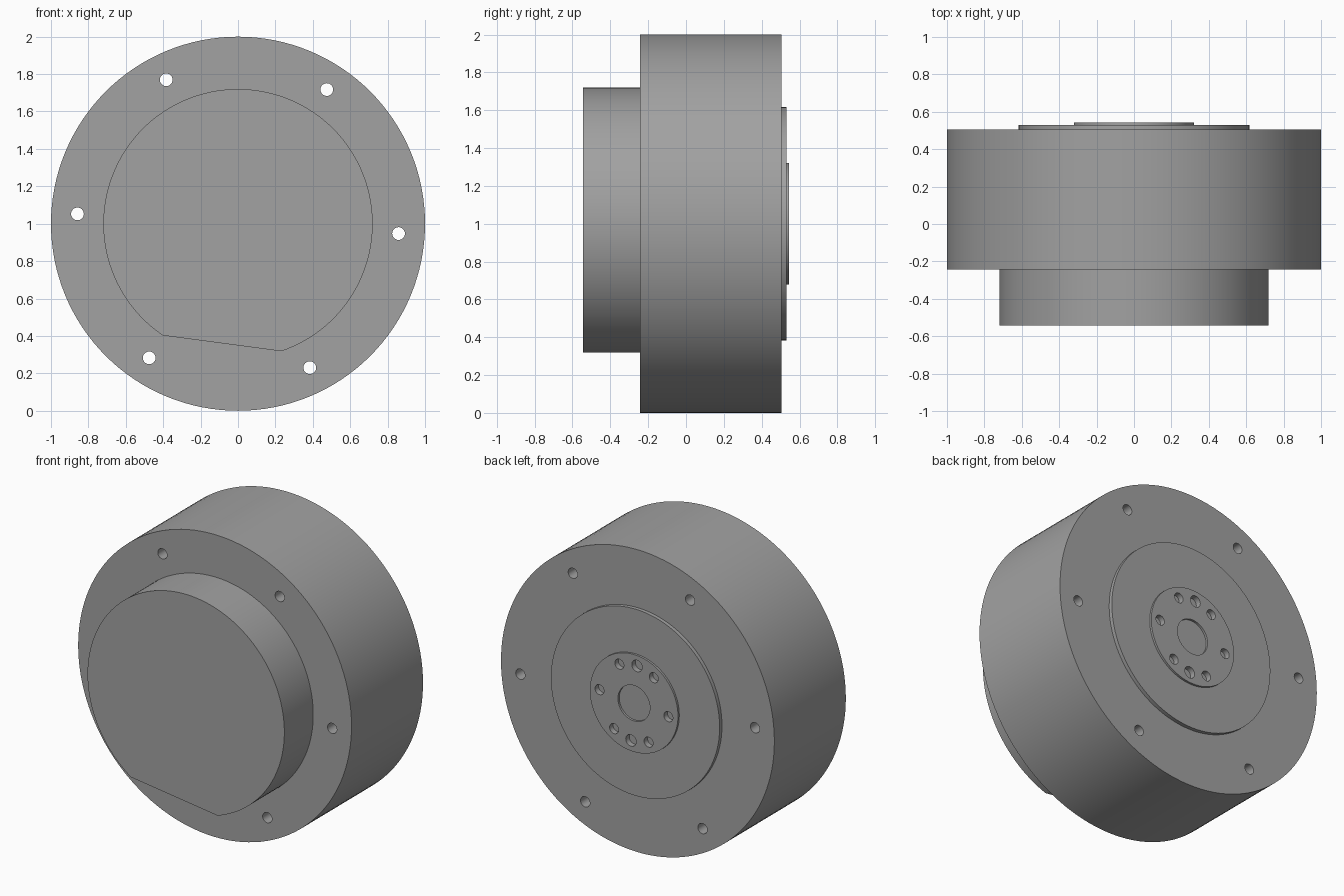
import bpy, bmesh, math
from mathutils import Vector

if "Cube" in bpy.data.objects:
    bpy.data.objects.remove(bpy.data.objects["Cube"])

SEG = 128
grey = bpy.data.materials.new("machined grey")
grey.diffuse_color = (0.36, 0.36, 0.36, 1)
grey.use_nodes = True
grey.node_tree.nodes["Principled BSDF"].inputs["Base Color"].default_value = grey.diffuse_color


def finish(name, bm):
    """Turn a bmesh into a named grey object centred at height 1."""
    bmesh.ops.recalc_face_normals(bm, faces=bm.faces)
    me = bpy.data.meshes.new(name)
    bm.to_mesh(me)
    bm.free()
    ob = bpy.data.objects.new(name, me)
    bpy.context.collection.objects.link(ob)
    ob.location.z = 1
    me.materials.append(grey)
    return ob


def lathe(name, profile):
    """Spin (radius, y) points around the y axis."""
    bm = bmesh.new()
    vs = [bm.verts.new((r, y, 0)) for r, y in profile]
    edges = [bm.edges.new(p) for p in zip(vs, vs[1:])]
    bmesh.ops.spin(bm, geom=vs + edges, cent=(0, 0, 0), axis=(0, 1, 0),
                   angle=math.tau, steps=SEG)
    bmesh.ops.remove_doubles(bm, verts=bm.verts, dist=1e-5)
    return finish(name, bm)


def prism(bm, outline, y0, y1):
    """Extrude an (x, z) outline from y0 to y1."""
    face = bm.faces.new([bm.verts.new((x, y0, z)) for x, z in outline])
    out = bmesh.ops.extrude_face_region(bm, geom=[face], use_keep_orig=True)
    new = [g for g in out["geom"] if isinstance(g, bmesh.types.BMVert)]
    bmesh.ops.translate(bm, verts=new, vec=(0, y1 - y0, 0))


def drill(ob, holes, y0, y1):
    """Cut round holes given as (pitch radius, angle, hole radius)."""
    bm = bmesh.new()
    for pitch, deg, r in holes:
        a = math.radians(deg)
        cx, cz = pitch * math.cos(a), pitch * math.sin(a)
        prism(bm, [(cx + r * math.cos(math.tau * i / 32),
                    cz + r * math.sin(math.tau * i / 32)) for i in range(32)], y0, y1)
    cutter = finish("hole_cutter", bm)
    cutter.hide_render = True
    mod = ob.modifiers.new("holes", 'BOOLEAN')
    mod.operation, mod.solver, mod.object = 'DIFFERENCE', 'EXACT', cutter
    bpy.context.view_layer.objects.active = ob
    bpy.ops.object.modifier_apply(modifier=mod.name)
    bpy.data.objects.remove(cutter)


# Main drum with six through bolt holes
housing = lathe("housing", [(0, -0.242), (1, -0.242), (1, 0.505), (0, 0.505)])
drill(housing, [(0.86, -3.5 + 60 * k, 0.034) for k in range(6)], -0.5, 0.8)

# Stepped output flange with a shallow centre recess
flange = lathe("output_flange", [(0, 0.49), (0.617, 0.49), (0.617, 0.53), (0.322, 0.53),
                                 (0.322, 0.544), (0.117, 0.544), (0.117, 0.53), (0, 0.53)])
# Six screw holes and two slightly larger dowel holes
drill(flange, [(0.253, 5 + 60 * k, 0.033) for k in range(6)]
      + [(0.253, a, 0.038) for a in (95, 275)], 0.507, 0.7)

# Front cover: a round boss with one tilted flat
R, flat_angle, half = 0.72, math.radians(-97.6), math.asin(0.32 / 0.72)
start, sweep = flat_angle + half, math.tau - 2 * half
bm = bmesh.new()
prism(bm, [(R * math.cos(start + sweep * i / SEG), R * math.sin(start + sweep * i / SEG))
           for i in range(SEG + 1)], -0.544, -0.242)
cover = finish("front_cover", bm)

# Smooth the round walls, keep the rims sharp
for ob in (housing, flange, cover):
    bpy.ops.object.select_all(action='DESELECT')
    ob.select_set(True)
    bpy.context.view_layer.objects.active = ob
    bpy.ops.object.shade_smooth_by_angle(angle=math.radians(25))
